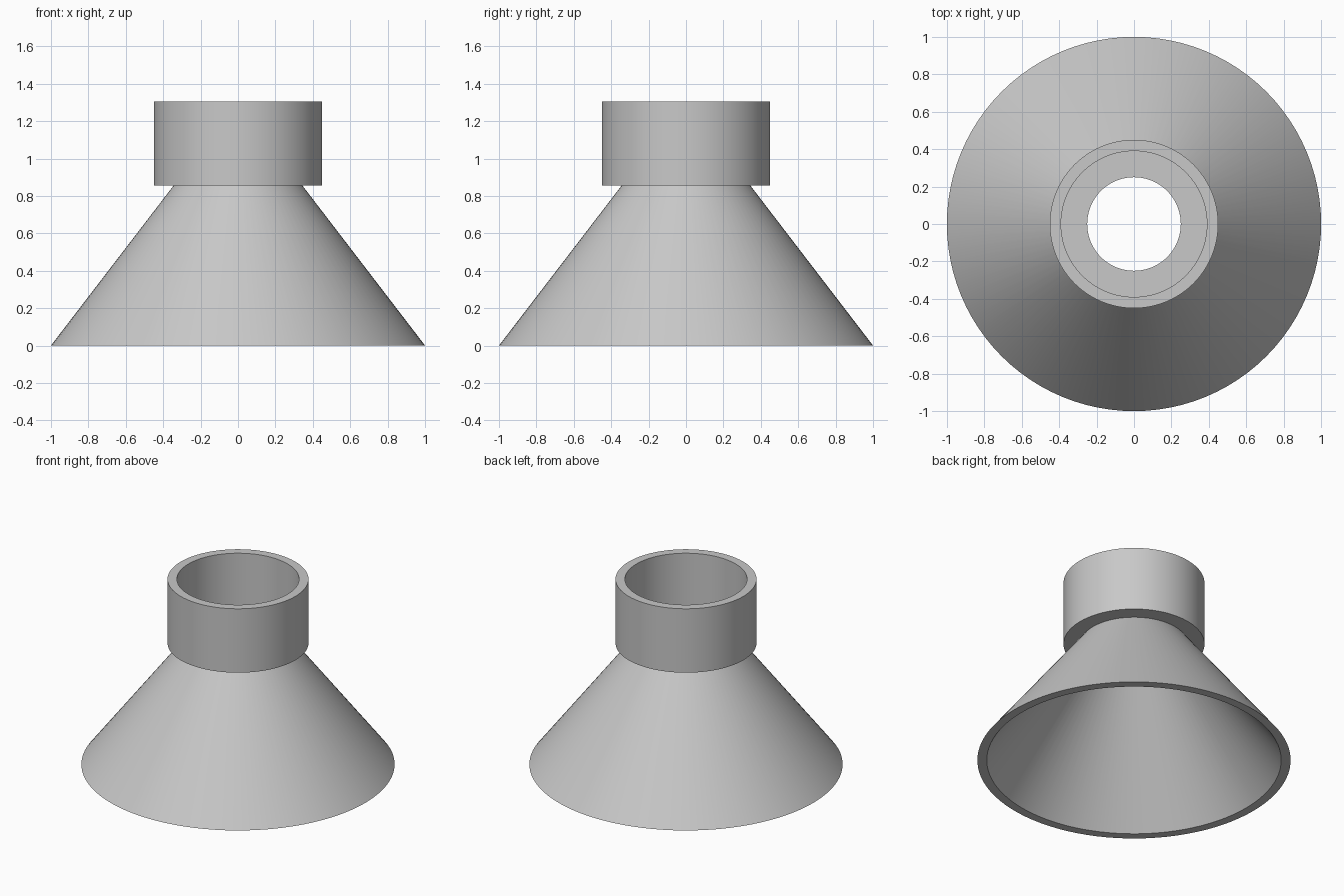
import bpy
import math

SIDES = 96
WALL = 0.06

cube = bpy.data.objects.get("Cube")
if cube:
    bpy.data.objects.remove(cube, do_unlink=True)

grey = bpy.data.materials.new("light grey")
grey.use_nodes = True
colour = (0.58, 0.58, 0.58, 1)
grey.diffuse_color = colour
grey.node_tree.nodes["Principled BSDF"].inputs["Base Color"].default_value = colour


def lathe(name, profile):
    """Revolve a closed (radius, height) profile, counter-clockwise, about z."""
    verts, faces = [], []
    n = len(profile)
    for i in range(SIDES):
        a = math.tau * i / SIDES
        verts += [(r * math.cos(a), r * math.sin(a), z) for r, z in profile]
        j = (i + 1) % SIDES
        for k in range(n):
            m = (k + 1) % n
            faces.append((i * n + k, j * n + k, j * n + m, i * n + m))
    mesh = bpy.data.meshes.new(name)
    mesh.from_pydata(verts, [], faces)
    mesh.materials.append(grey)
    obj = bpy.data.objects.new(name, mesh)
    bpy.context.collection.objects.link(obj)
    bpy.ops.object.select_all(action="DESELECT")
    obj.select_set(True)
    bpy.context.view_layer.objects.active = obj
    bpy.ops.object.shade_smooth_by_angle(angle=math.radians(30))
    return obj


neck_z, floor_z, top_z = 0.855, 0.90, 1.305
hole, collar = 0.25, 0.45
bore = collar - WALL
cone_top = hole + WALL
cone_at_neck = 1 - (1 - cone_top) * neck_z / floor_z

# Hollow flared cone, open at both ends
lathe("cone", [(1 - WALL, 0), (1, 0), (cone_top, floor_z), (hole, floor_z)])

# Flat floor joining the cone to the collar
lathe("collar_floor", [(cone_at_neck, neck_z), (bore, neck_z),
                       (bore, floor_z), (cone_top, floor_z)])

# Straight tube on top
lathe("collar", [(bore, neck_z), (collar, neck_z),
                 (collar, top_z), (bore, top_z)])
